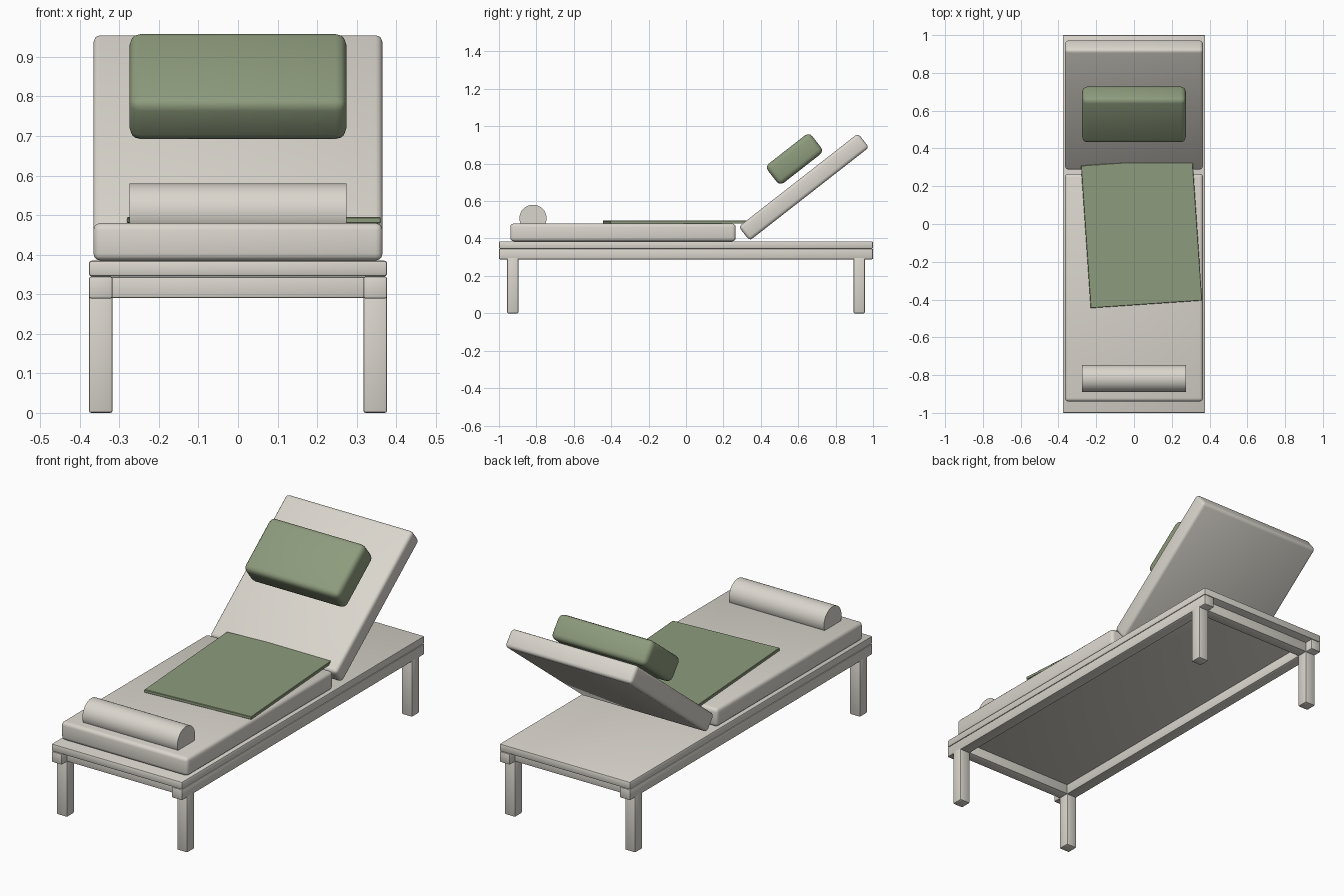
import bpy
from math import radians

cube = bpy.data.objects.get("Cube")
if cube:
    bpy.data.objects.remove(cube, do_unlink=True)


def make_material(name, rgb):
    mat = bpy.data.materials.new(name)
    mat.use_nodes = True
    color = (*rgb, 1.0)
    mat.diffuse_color = color
    mat.node_tree.nodes["Principled BSDF"].inputs["Base Color"].default_value = color
    return mat


CREAM = make_material("warm cream", (0.70, 0.67, 0.61))
GREEN = make_material("sage green", (0.27, 0.33, 0.205))


def finish(obj, name, mat):
    obj.name = name
    obj.data.materials.append(mat)
    bpy.ops.object.shade_smooth_by_angle(angle=radians(30))
    return obj


def box(name, center, size, mat, bevel=0.0, segments=2, rotation=(0, 0, 0)):
    """Box with rounded edges."""
    bpy.ops.mesh.primitive_cube_add(size=1, location=center, rotation=rotation)
    obj = bpy.context.object
    obj.scale = size
    bpy.ops.object.transform_apply(location=False, rotation=False, scale=True)
    if bevel:
        mod = obj.modifiers.new("soft edges", "BEVEL")
        mod.width = bevel
        mod.segments = segments
        bpy.ops.object.modifier_apply(modifier=mod.name)
    return finish(obj, name, mat)


# Frame: platform, rails and legs
HALF_W, POST = 0.377, 0.06
LEG_X, LEG_Y = HALF_W - POST / 2, 0.926
box("platform", (0, 0, 0.365), (2 * HALF_W, 2, 0.04), CREAM, 0.007)
for side, sx in (("left", 1), ("right", -1)):
    box(f"{side}_rail", (sx * LEG_X, 0, 0.317), (POST, 2, 0.056), CREAM, 0.006)
    for end, sy in (("front", -1), ("back", 1)):
        box(f"{end}_{side}_leg", (sx * LEG_X, sy * LEG_Y, 0.155),
            (POST, POST, 0.31), CREAM, 0.006)
for end, sy in (("front", -1), ("back", 1)):
    box(f"{end}_rail", (0, sy * LEG_Y, 0.317),
        (2 * LEG_X, POST, 0.054), CREAM, 0.005)

# Cushions
TILT = (radians(38), 0, 0)
box("seat_cushion", (0, -0.337, 0.4325), (0.731, 1.205, 0.095), CREAM, 0.018, 3)
box("backrest_cushion", (0, 0.63, 0.675), (0.731, 0.81, 0.095), CREAM, 0.018, 3, TILT)
box("head_pillow", (0, 0.58, 0.825), (0.548, 0.30, 0.13), GREEN, 0.027, 3, TILT)

# Throw blanket lying askew on the seat
box("throw_blanket", (0.04, -0.048, 0.487), (0.591, 0.756, 0.016), GREEN, 0.002, 1,
    (0, 0, radians(3.9)))

# Bolster at the foot end
bpy.ops.mesh.primitive_cylinder_add(vertices=32, radius=0.0725, depth=0.548,
                                    location=(0, -0.818, 0.508),
                                    rotation=(0, radians(90), 0))
finish(bpy.context.object, "foot_bolster", CREAM)
